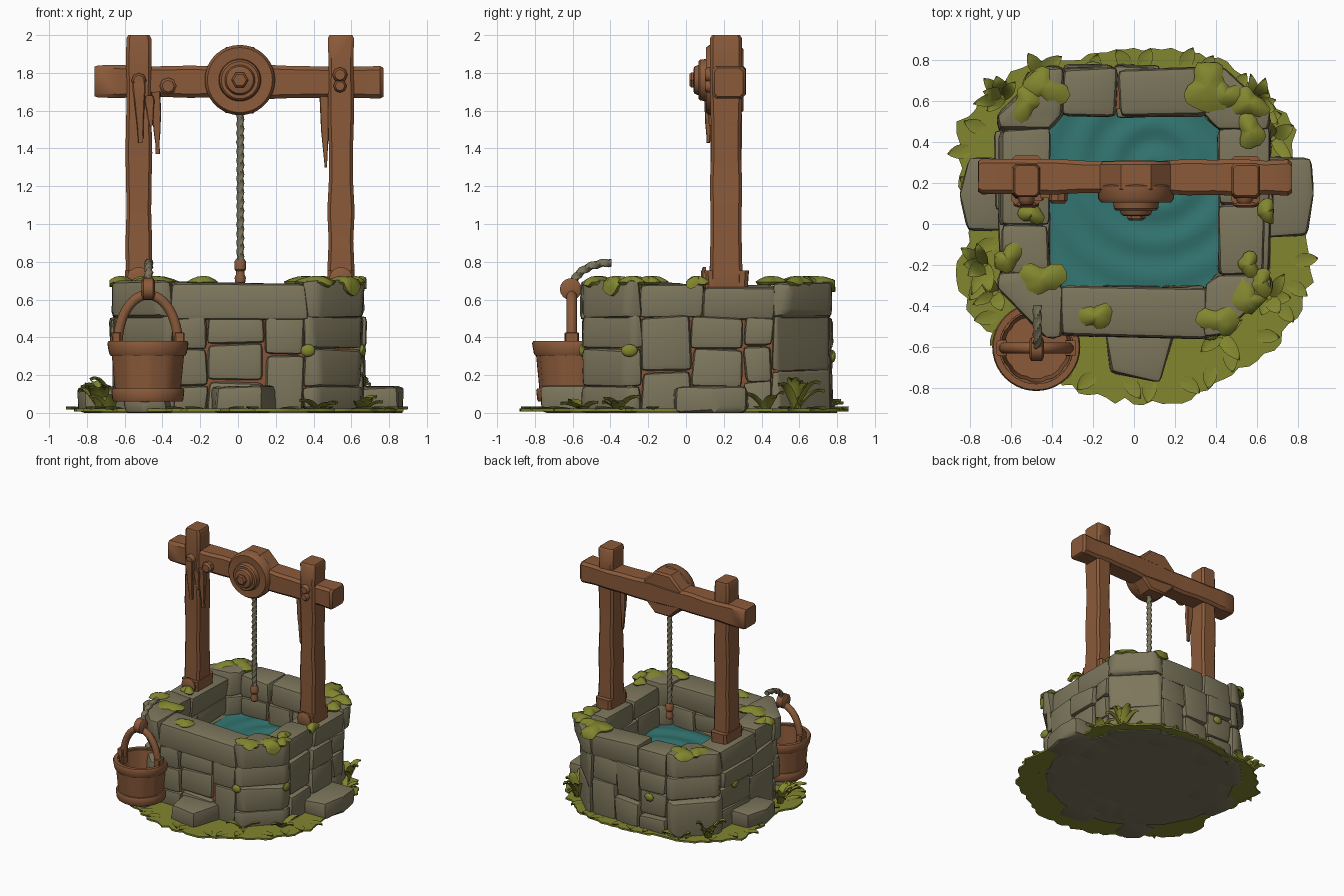
import bpy, bmesh, math, random
from mathutils import Vector, Matrix

if "Cube" in bpy.data.objects:
    bpy.data.objects.remove(bpy.data.objects["Cube"])

random.seed(11)
R = random.uniform
X, Y, Z = Vector((1, 0, 0)), Vector((0, 1, 0)), Vector((0, 0, 1))
CEN = Vector((0, 0.11, 0))          # centre of the well wall


def material(name, rgb):
    m = bpy.data.materials.new(name)
    m.diffuse_color = (*rgb, 1)
    m.use_nodes = True
    m.node_tree.nodes["Principled BSDF"].inputs["Base Color"].default_value = m.diffuse_color
    return m


WOOD = material("wood_brown", (0.255, 0.102, 0.042))
MORTAR = material("clay_mortar", (0.25, 0.09, 0.038))
STONE = material("grey_stone", (0.205, 0.182, 0.108))
GRASS = material("moss_green", (0.222, 0.238, 0.028))
WATER = material("teal_water", (0.032, 0.178, 0.165))
ROPE = material("rope_grey", (0.19, 0.175, 0.105))


def finish(name, bm, mat, angle=38, recalc=True):
    if recalc:
        bmesh.ops.recalc_face_normals(bm, faces=bm.faces[:])
    for f in bm.faces:
        f.smooth = True
    for e in bm.edges:
        e.smooth = len(e.link_faces) == 2 and e.calc_face_angle(0) < math.radians(angle)
    me = bpy.data.meshes.new(name)
    bm.to_mesh(me)
    bm.free()
    me.materials.append(mat)
    ob = bpy.data.objects.new(name, me)
    bpy.context.collection.objects.link(ob)
    return ob


def prism(bm, pts, z0, z1, jit=0.0, bevel=0.0):
    """Upright block over a plan polygon, with worn corners."""
    def ring(z):
        return [bm.verts.new((x + R(-jit, jit), y + R(-jit, jit), z + (R(-jit, jit) if z > 0.01 else 0)))
                for x, y in pts]
    a, b, n = ring(z0), ring(z1), len(pts)
    bm.faces.new(a[::-1])
    bm.faces.new(b)
    for i in range(n):
        bm.faces.new((a[i], a[(i + 1) % n], b[(i + 1) % n], b[i]))
    if bevel:
        edges = list({e for v in a + b for e in v.link_edges})
        bmesh.ops.bevel(bm, geom=edges, offset=bevel, segments=2, profile=0.6, affect='EDGES', clamp_overlap=True)


def sweep(bm, path, side, section):
    """Skin section(t) along a path; side is the local x direction."""
    rings, n = [], len(path)
    for i, p in enumerate(path):
        t = (path[min(i + 1, n - 1)] - path[max(i - 1, 0)]).normalized()
        x = (side - t * side.dot(t)).normalized()
        y = t.cross(x)
        rings.append([bm.verts.new(p + x * u + y * v) for u, v in section(i / (n - 1))])
    m = len(rings[0])
    for a, b in zip(rings, rings[1:]):
        for j in range(m):
            bm.faces.new((a[j], a[(j + 1) % m], b[(j + 1) % m], b[j]))
    bm.faces.new(rings[0][::-1])
    bm.faces.new(rings[-1])


def lathe(bm, prof, n, mat=Matrix(), closed=False, groove=0):
    rings = []
    for r, z in prof:
        ks = [max(r, 0.002) * (0.965 if groove and j % groove == 0 else 1) for j in range(n)]
        rings.append([bm.verts.new(mat @ Vector((k * math.cos(math.tau * j / n), k * math.sin(math.tau * j / n), z)))
                      for j, k in enumerate(ks)])
    pairs = list(zip(rings, rings[1:])) + ([(rings[-1], rings[0])] if closed else [])
    for a, b in pairs:
        for j in range(n):
            bm.faces.new((a[j], a[(j + 1) % n], b[(j + 1) % n], b[j]))
    if not closed:
        bm.faces.new(rings[0][::-1])
        bm.faces.new(rings[-1])


def plank(bm, p0, p1, side, w, d, steps=9, jit=0.005, taper=0.0):
    """Rough hewn timber with chamfered corners."""
    p0, p1 = Vector(p0), Vector(p1)
    def sec(t):
        k = (0.9 if t in (0, 1) else 1) * (1 - taper * t)
        a, b, c = w / 2 * k + R(-jit, jit), d / 2 * k + R(-jit, jit), min(w, d) * 0.12 * k
        return [(a - c, -b), (a, -b + c), (a, b - c), (a - c, b), (-a + c, b), (-a, b - c), (-a, -b + c), (-a + c, -b)]
    ts = [i / steps for i in range(steps + 1)]
    if not taper:
        ts = [0, 0.012] + ts[1:-1] + [0.988, 1]
    sweep(bm, [p0.lerp(p1, t) for t in ts], side, sec)


def rope(bm, path, side, r, turns):
    def sec(t):
        ring = [(a, r * (1 + 0.2 * math.cos(3 * a - turns * t * math.tau))) for a in [math.tau * j / 12 for j in range(12)]]
        return [(k * math.cos(a), k * math.sin(a)) for a, k in ring]
    sweep(bm, path, side, sec)


def leaf(bm, base, ang, reach, height, w):
    d = Vector((math.cos(ang), math.sin(ang), 0))
    path = [Vector(base) + d * reach * t + Z * height * math.sin(t * 1.9) for t in [i / 6 for i in range(7)]]
    def sec(t):
        k = w * (max(0.04, math.sin(math.pi * (0.18 + 0.82 * t)) ** 0.8) if t < 1 else 0.04)
        return [(k, 0.004), (0, -0.004), (-k, 0.004), (0, -0.012)]
    sweep(bm, path, Vector((-d.y, d.x, 0)), sec)


def moss(bm, x, y, z, r):
    """Lumpy patch that folds down over the outside of the wall."""
    n, rows, p1, p2 = 20, [], R(0, 6), R(0, 6)
    angs = [math.tau * j / n for j in range(n)]
    edge = [r * (1 + 0.28 * math.sin(2 * a + p1) + 0.2 * math.sin(3 * a + p2) + R(-.1, .1)) for a in angs]
    for t in (0.03, 0.4, 0.75, 1):
        row = []
        for a, e in zip(angs, edge):
            p = Vector((x + e * t * math.cos(a), y + e * t * math.sin(a), z + 0.03 * (1 - t * t)))
            for k in range(8):
                nn = Vector((math.cos(k * math.pi / 4), math.sin(k * math.pi / 4), 0))
                over = p.dot(nn) - (0.785 if k % 2 else 0.67)
                if over > 0:
                    p += -nn * over - Z * over
            row.append(bm.verts.new(p + CEN))
        rows.append(row)
    bm.faces.new(rows[0])
    for a, b in zip(rows, rows[1:]):
        for j in range(n):
            bm.faces.new((a[j], b[j], b[(j + 1) % n], a[(j + 1) % n]))


# --- ground: ragged grass and stone footing
out = [.82, .80, .92, .93, .92, .88, .88, .87, .93, .98, 1.0, .9, .80, .91, .93, .85, .87, .88, .89, .91, .89, .93, .93, .93]
pts = []
for i in range(120):
    k, f = divmod(i / 5, 1)
    r = out[int(k)] * (1 - f) + out[(int(k) + 1) % 24] * f - R(0, 0.04)
    a = math.tau * i / 120
    pts.append((r * math.cos(a), r * math.sin(a)))
bm = bmesh.new()
prism(bm, pts, 0.008, 0.022)
finish("grass_ground", bm, GRASS)
bm = bmesh.new()
prism(bm, [(0.74 * math.cos(a), 0.08 + 0.72 * math.sin(a)) for a in [math.tau * i / 20 for i in range(20)]], 0.0, 0.018)
finish("stone_footing", bm, STONE)


# --- well wall: each cell is a plan polygon turned to one of four sides
def turned(poly, k):
    c, s = [(1, 0), (0, 1), (-1, 0), (0, -1)][k]
    return [(x * c - y * s + CEN.x, x * s + y * c + CEN.y) for x, y in poly]


def side_cell(u0, u1, o):
    return [(u0, -o), (u1, -o), (u1, -0.415), (u0, -0.415)]


def corner_cell(o, ch):
    return [(0.345, 0.415), (0.415, 0.345), (o, 0.345), (o, o - ch), (o - ch, o), (0.345, o)]


G = 0.002
splits = [(0.14, 0.34, 0.51), (0.22, 0.51), (0.31, 0.51), (0.17, 0.36, 0.51)]
columns = [[-.35, -.16, .14, .35], [-.35, -.08, .2, .35], [-.35, -.12, .1, .35], [-.35, .04, .35]]
caps = [[-.36, .37], [-.36, -.02, .36], [-.36, .08, .36], [-.36, .12, .36]]
wall, cap = bmesh.new(), bmesh.new()
for k in range(4):
    for i, (a, b) in enumerate(zip(columns[k], columns[k][1:])):
        z = 0.0
        for z1 in splits[(i * 3 + k) % 4]:
            prism(wall, turned(side_cell(a + G, b - G, 0.655 + R(-0.012, 0.022)), k), z + (G if z else 0), z1 - G, 0.013, 0.03)
            z = z1
    z = 0.0
    for z1 in splits[(k + 1) % 4]:
        prism(wall, turned(corner_cell(0.65 + R(-0.01, 0.015), 0.25 + R(-.03, .03)), k), z + (G if z else 0), z1 - G, 0.012, 0.03)
        z = z1
    for a, b in zip(caps[k], caps[k][1:]):
        prism(cap, turned(side_cell(a + G, b - G, 0.65 + R(-0.015, 0.015)), k), 0.5, 0.675 + R(-0.015, 0.015), 0.014, 0.036)
    prism(cap, turned(corner_cell(0.66, 0.23), k), 0.505, 0.70, 0.014, 0.038)
finish("wall_stones", wall, STONE)
finish("cap_stones", cap, STONE)

# --- clay core seen in the joints
bm = bmesh.new()
for k in range(4):
    prism(bm, turned([(-0.40, -0.612), (0.40, -0.612), (0.40, -0.45), (-0.40, -0.45)], k), 0.012, 0.6)
    prism(bm, turned([(0.39, 0.43), (0.43, 0.39), (0.6, 0.39), (0.39, 0.6)], k), 0.012, 0.6)
finish("mortar_core", bm, MORTAR)

# --- rippled water
bm = bmesh.new()
bmesh.ops.create_grid(bm, x_segments=60, y_segments=60, size=0.44, matrix=Matrix.Translation((0, 0.11, 0.35)))
for v in bm.verts:
    d = math.hypot(v.co.x - 0.1, v.co.y - 0.28)
    v.co.z += 0.008 * math.sin(d * 38) * math.exp(-d * 1.2)
finish("water", bm, WATER, recalc=False)

# --- step stones lying against the wall
bm = bmesh.new()
prism(bm, [(-0.14, -0.5), (-0.11, -0.73), (0.13, -0.77), (0.21, -0.5)], 0, 0.14, 0.01, 0.03)
prism(bm, [(0.6, -0.07), (0.85, -0.06), (0.87, 0.14), (0.86, 0.32), (0.6, 0.33)], 0, 0.135, 0.012, 0.035)
prism(bm, [(-0.6, 0.33), (-0.8, 0.32), (-0.85, 0.15), (-0.82, -0.04), (-0.6, -0.04)], 0, 0.135, 0.012, 0.035)
prism(bm, [(-0.6, -0.45), (-0.6, -0.64), (-0.5, -0.72), (-0.38, -0.68), (-0.34, -0.45)], 0, 0.065, 0.01, 0.02)
finish("step_stones", bm, STONE)

# --- posts, cross beam, feet and splintered pieces
bm = bmesh.new()
for x in (-0.525, 0.545):
    plank(bm, (x, 0.212, 0.6), (x, 0.212, 2.0), X, 0.135, 0.165)
    plank(bm, (x, 0.215, 0.6), (x, 0.215, 0.755), X, 0.145, 0.23, 2, 0.004)
    lathe(bm, [(0.062, 0), (0.062, 0.015), (0.04, 0.025)], 16, Matrix.Translation((x, 0.105, 0.71)) @ Matrix.Rotation(math.pi / 2, 4, 'X'))
finish("posts", bm, WOOD)
bm = bmesh.new()
plank(bm, (-0.76, 0.232, 1.755), (0.77, 0.226, 1.75), Y, 0.168, 0.172, 12, 0.006)
finish("cross_beam", bm, WOOD)
bm = bmesh.new()
for x, y, z0, z1, w in ((-0.525, 0.118, 1.75, 1.43, 0.07), (-0.435, 0.15, 1.70, 1.37, 0.055),
                        (0.455, 0.17, 1.70, 1.30, 0.05), (-0.47, 0.13, 1.68, 1.52, 0.05)):
    plank(bm, (x, y, z0), (x + 0.01, y, z1), X, w, w * 0.8, 6, 0.004, 0.65)
finish("splinters", bm, WOOD)
bm = bmesh.new()
for x, z, r in ((-0.37, 1.73, 0.045), (0.54, 1.79, 0.04), (0.54, 1.73, 0.035), (-0.525, 1.76, 0.04)):
    lathe(bm, [(r, -0.06), (r, 0.03), (r * 0.7, 0.045)], 8, Matrix.Translation((x, 0.145, z)) @ Matrix.Rotation(math.pi / 2, 4, 'X'))
finish("pegs", bm, WOOD)

# --- pulley wheel: round stepped front, eight-sided back
turn = Matrix.Translation((0.01, 0.2, 1.762)) @ Matrix.Rotation(math.pi / 2, 4, 'X')
bm = bmesh.new()
lathe(bm, [(0.165, 0), (0.186, 0.015), (0.186, 0.075), (0.172, 0.094), (0.112, 0.09), (0.108, 0.125),
           (0.098, 0.135), (0.08, 0.135), (0.072, 0.155), (0.06, 0.16)], 36, turn)
lathe(bm, [(0.045, 0.15), (0.045, 0.172), (0.034, 0.182)], 6, turn)
lathe(bm, [(0.175, -0.105), (0.19, -0.09), (0.19, 0.03), (0.175, 0.04)], 8, turn @ Matrix.Rotation(0.39, 4, 'Z'))
finish("pulley_wheel", bm, WOOD)

# --- hanging rope and its hook
bm = bmesh.new()
rope(bm, [Vector((0.012, 0.2, 1.65 - 0.87 * i / 130)) for i in range(131)], X, 0.018, 18)
finish("well_rope", bm, ROPE, 60)
bm = bmesh.new()
lathe(bm, [(0.012, 0.68), (0.026, 0.69), (0.03, 0.715), (0.022, 0.735), (0.022, 0.75), (0.031, 0.76), (0.031, 0.8), (0.022, 0.815)], 12,
      Matrix.Translation((0.012, 0.2, 0)))
finish("rope_hook", bm, WOOD)

# --- bucket with bands, handle and rope tail
at = Matrix.Translation((-0.477, -0.6, 0))
bm = bmesh.new()
lathe(bm, [(0, 0.06), (0.17, 0.06), (0.2, 0.37), (0.172, 0.37), (0.155, 0.16), (0, 0.16)], 40, at, groove=4)
finish("bucket_staves", bm, WOOD, 25)
bm = bmesh.new()
for z0, z1, ra, rb in ((0.06, 0.13, 0.188, 0.193), (0.305, 0.38, 0.206, 0.215)):
    lathe(bm, [(ra - 0.03, z0), (ra - 0.006, z0), (ra, z0 + 0.012), (rb, z1 - 0.012), (rb - 0.006, z1), (rb - 0.035, z1)], 40, at, True)
finish("bucket_bands", bm, WOOD)
bm = bmesh.new()
arc = [Vector((-0.477 - 0.16 * math.cos(a), -0.605, 0.36 + 0.265 * math.sin(a))) for a in [math.pi * i / 24 for i in range(25)]]
sweep(bm, arc, Y, lambda t: [(0.028 * math.cos(math.tau * j / 10), 0.027 * math.sin(math.tau * j / 10)) for j in range(10)])
for s in (-1, 1):
    plank(bm, (-0.477 + s * 0.168, -0.605, 0.3), (-0.477 + s * 0.168, -0.605, 0.425), X, 0.05, 0.075, 3, 0.003)
lathe(bm, [(0.04, -0.036), (0.058, -0.026), (0.058, 0.026), (0.04, 0.036)], 16,
      Matrix.Translation((-0.475, -0.61, 0.655)) @ Matrix.Rotation(math.pi / 2, 4, 'Y'))
finish("bucket_handle", bm, WOOD)
bm = bmesh.new()
rope(bm, [Vector((-0.472, -0.60 + 0.2 * (1 - math.cos(a)), 0.665 + 0.13 * math.sin(a))) for a in [1.6 * i / 40 for i in range(41)]],
     X, 0.02, 5)
finish("bucket_rope", bm, ROPE, 60)

# --- moss on the rim (positions relative to the wall centre)
bm = bmesh.new()
for x, y, r in ((-0.44, 0.56, .09), (-0.52, 0.48, .07), (0.36, 0.56, .11), (0.44, 0.52, .07), (0.57, 0.34, .065), (0.65, -0.05, .045),
                (0.56, -0.31, .045), (-0.5, -0.06, .045), (-0.45, -0.38, .085), (-0.18, -0.56, .06), (0.42, -0.58, .08),
                (0.56, -0.48, .085), (-0.62, -0.28, .06), (0.56, 0.48, .07), (0.62, -0.4, .05)):
    moss(bm, x, y, 0.685, r)
ob = finish("rim_moss", bm, GRASS, 50, False)
mod = ob.modifiers.new("thickness", 'SOLIDIFY')
mod.thickness, mod.offset = 0.022, 0
# small moss tufts on the wall faces
bm = bmesh.new()
for x, y, z, sx, sy in ((0.37, -0.55, 0.33, .04, .018), (0.66, -0.3, 0.33, .018, .045), (-0.2, 0.775, 0.3, .04, .018),
                        (-0.665, 0.3, 0.36, .018, .04)):
    bmesh.ops.create_icosphere(bm, subdivisions=2, radius=1, matrix=Matrix.Translation((x, y, z)) @ Matrix.Diagonal((sx, sy, 0.034, 1)))
finish("wall_moss", bm, GRASS)

# --- grass tufts and flat blades round the edge
bm = bmesh.new()
for x, y, n, h in ((-0.73, -0.2, 6, .19), (-0.64, 0.62, 7, .18), (0.6, 0.58, 7, .19), (-0.46, 0.74, 3, .07),
                   (0.66, -0.36, 4, .08), (0.42, -0.54, 3, .06), (-0.68, -0.34, 3, .1), (0.68, 0.42, 3, .1)):
    mid = math.atan2(y, x)
    for i in range(n):
        leaf(bm, (x, y, 0.015), mid + (i / (n - 1) - 0.5) * 3.0, R(0.08, 0.16), h * R(0.55, 1.0), R(0.026, 0.04))
for i in range(34):
    a = math.tau * i / 34 + R(-.06, .06)
    r = out[int(a / math.tau * 24) % 24] - 0.12
    leaf(bm, (r * math.cos(a), r * math.sin(a), 0.02), a + R(-.7, .7), 0.11, 0.01, 0.035)
finish("grass_tufts", bm, GRASS, 60)
